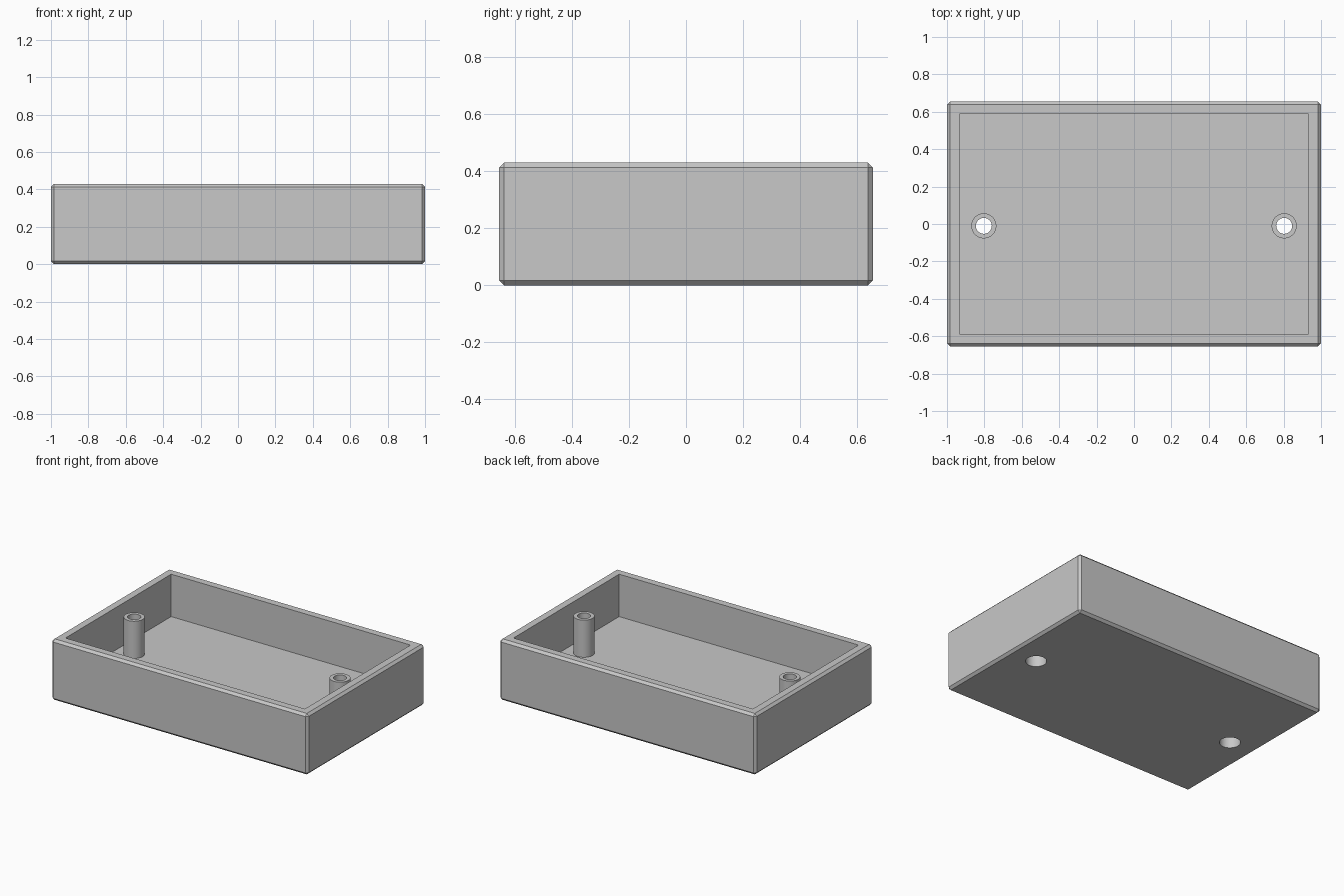
import bpy

LENGTH, WIDTH, HEIGHT = 2.0, 1.31, 0.43
WALL, FLOOR, CHAMFER = 0.066, 0.131, 0.0165
POST_X, POST_Y, POST_TOP = 0.803, -0.01, 0.393
POST_R, BORE_R, RECESS_R, RECESS_TOP = 0.067, 0.0425, 0.067, 0.098

default = bpy.data.objects.get("Cube")
if default:
    bpy.data.objects.remove(default, do_unlink=True)

grey = bpy.data.materials.new("plain grey")
grey.use_nodes = True
colour = (0.58, 0.58, 0.58, 1)
grey.diffuse_color = colour
grey.node_tree.nodes["Principled BSDF"].inputs["Base Color"].default_value = colour


def box(name, sx, sy, z0, z1):
    bpy.ops.mesh.primitive_cube_add(size=1, location=(0, 0, (z0 + z1) / 2))
    ob = bpy.context.object
    ob.name = name
    ob.scale = (sx, sy, z1 - z0)
    bpy.ops.object.transform_apply(location=True, rotation=False, scale=True)
    ob.data.materials.append(grey)
    return ob


def cylinder(name, x, radius, z0, z1):
    bpy.ops.mesh.primitive_cylinder_add(
        vertices=48, radius=radius, depth=z1 - z0, location=(x, POST_Y, (z0 + z1) / 2))
    ob = bpy.context.object
    ob.name = name
    ob.data.materials.append(grey)
    return ob


def apply_modifier(ob, mod):
    bpy.ops.object.select_all(action='DESELECT')
    bpy.context.view_layer.objects.active = ob
    ob.select_set(True)
    bpy.ops.object.modifier_apply(modifier=mod.name)


def combine(ob, tool, operation):
    mod = ob.modifiers.new(tool.name, 'BOOLEAN')
    mod.operation = operation
    mod.solver = 'EXACT'
    mod.object = tool
    apply_modifier(ob, mod)
    bpy.data.objects.remove(tool, do_unlink=True)


# Chamfered outer block
tray = box("enclosure_tray", LENGTH, WIDTH, 0, HEIGHT)
bevel = tray.modifiers.new("chamfer", 'BEVEL')
bevel.width = CHAMFER
bevel.segments = 1
apply_modifier(tray, bevel)

# Open cavity above the thick floor
combine(tray, box("cavity", LENGTH - 2 * WALL, WIDTH - 2 * WALL, FLOOR, HEIGHT + 0.2), 'DIFFERENCE')

# Screw posts, through bores and screw head recesses underneath
for x in (-POST_X, POST_X):
    combine(tray, cylinder("post", x, POST_R, FLOOR - 0.02, POST_TOP), 'UNION')
    combine(tray, cylinder("bore", x, BORE_R, -0.1, HEIGHT + 0.1), 'DIFFERENCE')
    combine(tray, cylinder("recess", x, RECESS_R, -0.1, RECESS_TOP), 'DIFFERENCE')

# One clean material slot, rounded holes and crisp edges
tray.data.materials.clear()
tray.data.materials.append(grey)
for face in tray.data.polygons:
    face.material_index = 0
bpy.ops.object.select_all(action='DESELECT')
bpy.context.view_layer.objects.active = tray
tray.select_set(True)
bpy.ops.object.shade_smooth_by_angle(angle=0.5)
